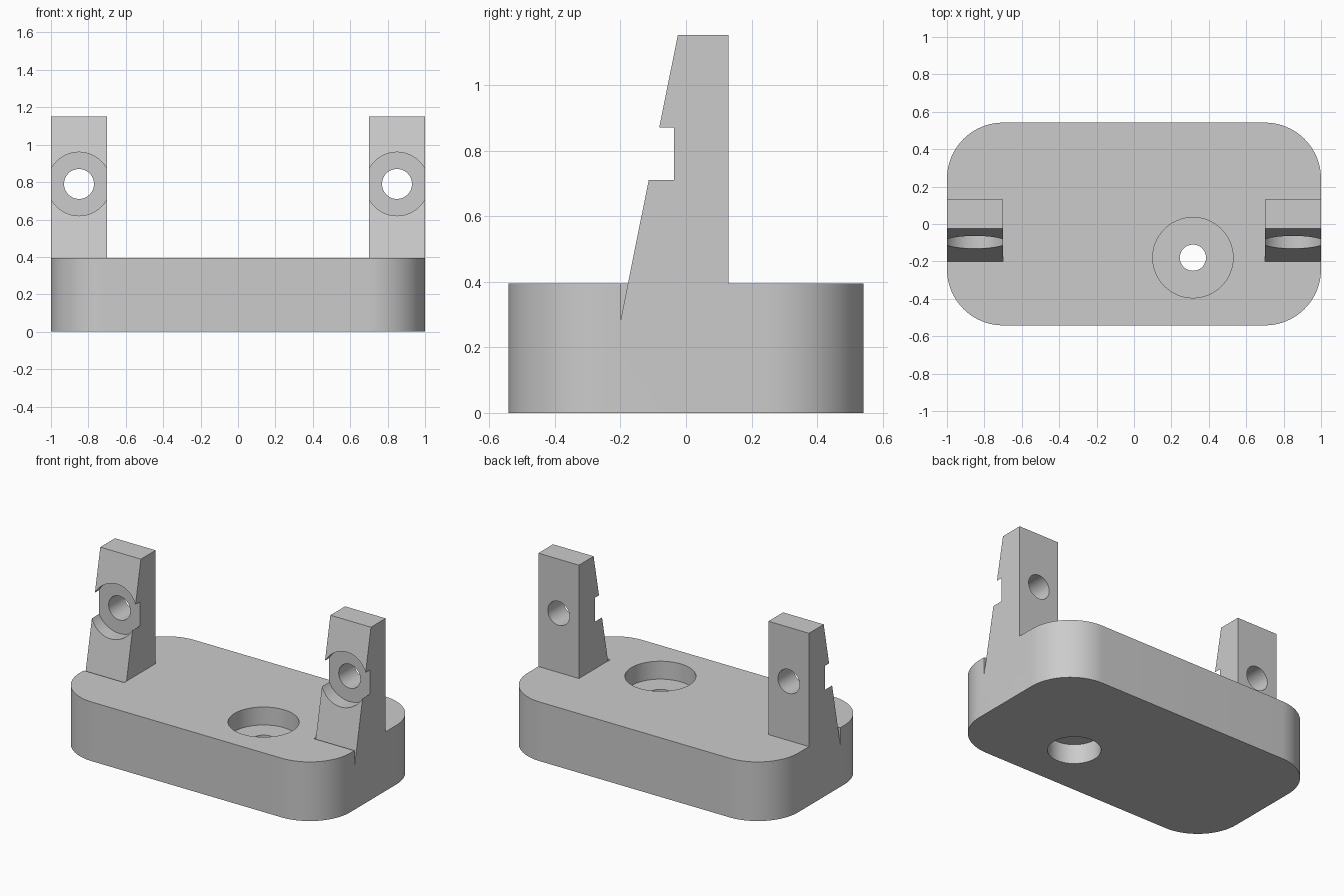
import bpy
import bmesh
from math import pi, cos, sin
from mathutils import Vector

if "Cube" in bpy.data.objects:
    bpy.data.objects.remove(bpy.data.objects["Cube"], do_unlink=True)

grey = bpy.data.materials.new("plain grey")
grey.use_nodes = True
colour = (0.6, 0.6, 0.6, 1)
grey.diffuse_color = colour
grey.node_tree.nodes["Principled BSDF"].inputs["Base Color"].default_value = colour


def prism(name, points, offset):
    """Solid made by extruding a flat outline along an offset."""
    bm = bmesh.new()
    face = bm.faces.new([bm.verts.new(p) for p in points])
    ext = bmesh.ops.extrude_face_region(bm, geom=[face])
    moved = [v for v in ext["geom"] if isinstance(v, bmesh.types.BMVert)]
    bmesh.ops.translate(bm, verts=moved, vec=Vector(offset))
    bmesh.ops.recalc_face_normals(bm, faces=bm.faces)
    mesh = bpy.data.meshes.new(name)
    bm.to_mesh(mesh)
    bm.free()
    mesh.materials.append(grey)
    obj = bpy.data.objects.new(name, mesh)
    bpy.context.collection.objects.link(obj)
    return obj


def side_prism(name, profile, x0, x1):
    return prism(name, [(x0, y, z) for y, z in profile], (x1 - x0, 0, 0))


def circle(r, n=64):
    return [(r * cos(2 * pi * i / n), r * sin(2 * pi * i / n)) for i in range(n)]


def combine(target, tool, operation):
    mod = target.modifiers.new(operation.lower(), 'BOOLEAN')
    mod.operation, mod.solver, mod.object = operation, 'EXACT', tool
    bpy.context.view_layer.objects.active = target
    bpy.ops.object.modifier_apply(modifier=mod.name)
    bpy.data.objects.remove(tool, do_unlink=True)


# Rounded base slab
HALF_Y, RADIUS, TOP, STEPS = 0.542, 0.3, 0.395, 20
outline = []
for k, (sx, sy) in enumerate([(1, 1), (-1, 1), (-1, -1), (1, -1)]):
    for i in range(STEPS + 1):
        a = (k + i / STEPS) * pi / 2
        outline.append((sx * (1 - RADIUS) + RADIUS * cos(a),
                        sy * (HALF_Y - RADIUS) + RADIUS * sin(a), 0))
for p, x in ((0, 1), (STEPS * 2 + 1, -1)):
    outline[p] = (x, outline[p][1], 0)
bracket = prism("mounting_bracket", outline, (0, 0, TOP))

# Base bore, recessed from above and from below
for r, z0, z1 in ((0.215, 0.275, 0.5), (0.16, -0.1, 0.13), (0.07, -0.1, 0.5)):
    ring = [(0.315 + x, -0.18 + y, z0) for x, y in circle(r)]
    combine(bracket, prism("base_bore", ring, (0, 0, z1 - z0)), 'DIFFERENCE')

# Upright posts: leaning front with a wedge gap at the foot, plus a bolt hole
FRONT, BACK, FOOT, PEAK = -0.2, 0.13, 0.28, 1.152
post = [(FRONT, FOOT), (BACK, FOOT), (BACK, PEAK), (-0.025, PEAK)]
pocket = [(FRONT, FOOT), (BACK, FOOT), (BACK, TOP + 0.1), (FRONT, TOP + 0.1)]
for side in (-1, 1):
    combine(bracket, side_prism("pocket", pocket, side * 0.7, side * 1.1), 'DIFFERENCE')
    upright = side_prism("post", post, side * 0.7, side)
    for r, y0, y1 in ((0.17, -0.4, -0.037), (0.08, -0.4, 0.3)):
        ring = [(side * 0.85 + x, y0, 0.79 + z) for x, z in circle(r)]
        combine(upright, prism("post_bore", ring, (0, y1 - y0, 0)), 'DIFFERENCE')
    combine(bracket, upright, 'UNION')

# Smooth curved walls, sharp edges kept
bpy.ops.object.select_all(action='DESELECT')
bracket.select_set(True)
bpy.context.view_layer.objects.active = bracket
bpy.ops.object.shade_smooth_by_angle(angle=pi / 6)
